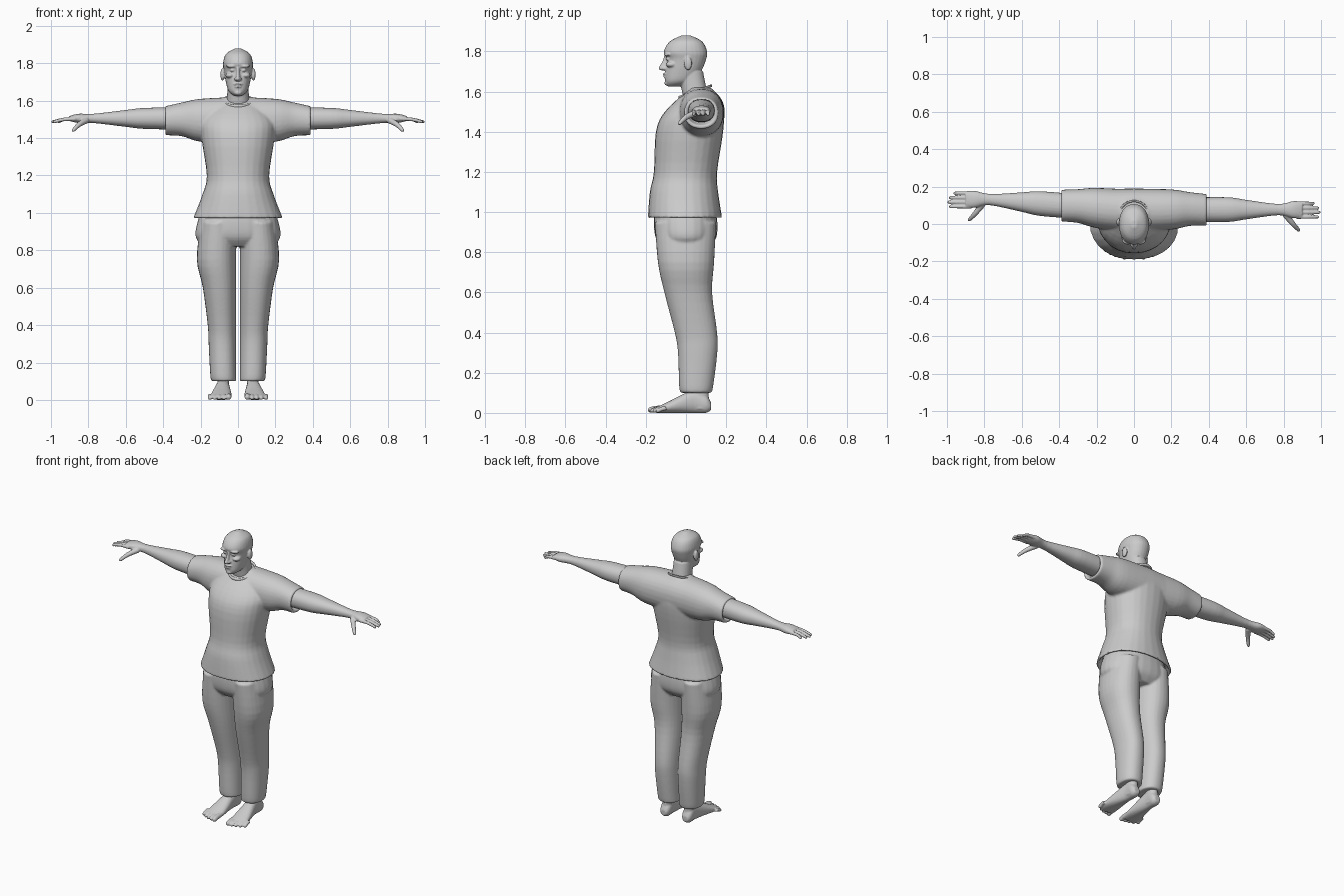
import bpy, bmesh, math
from mathutils import Vector, Matrix

old = bpy.data.objects.get("Cube")
if old:
    bpy.data.objects.remove(old, do_unlink=True)

GREY = (0.6, 0.6, 0.6, 1)
grey = bpy.data.materials.new("matte grey")
grey.use_nodes = True
grey.diffuse_color = GREY
shader = grey.node_tree.nodes["Principled BSDF"]
shader.inputs["Base Color"].default_value = GREY
shader.inputs["Roughness"].default_value = 0.8


def resample(rows, steps=4):
    """Smooth curve through the given rows of numbers."""
    result = []
    for i, (start, end) in enumerate(zip(rows, rows[1:])):
        before = rows[max(i - 1, 0)]
        after = rows[min(i + 2, len(rows) - 1)]
        for k in range(steps):
            t = k / steps
            row = []
            for p, q, r, s in zip(before, start, end, after):
                slope_in, slope_out = (r - p) / 2, (s - q) / 2
                bend = 3 * (r - q) - 2 * slope_in - slope_out
                twist = 2 * (q - r) + slope_in + slope_out
                row.append(q + t * (slope_in + t * (bend + t * twist)))
            result.append(row)
    return result + [rows[-1]]


def skin(bm, outlines):
    """Join a series of closed outlines into a capped solid."""
    rings = [[bm.verts.new(point) for point in outline] for outline in outlines]
    for lower, upper in zip(rings, rings[1:]):
        for i in range(len(lower)):
            bm.faces.new((lower[i - 1], lower[i], upper[i], upper[i - 1]))
    bm.faces.new(rings[0][::-1])
    bm.faces.new(rings[-1])


def shrink(row, wall, depth):
    position, low_a, high_a, low_b, high_b = row
    return position + depth, low_a + wall, high_a - wall, low_b + wall, high_b - wall


def loft(bm, axis, rows, power=2.2, wall=0, depth=0, sides=28):
    """Rows: position on axis, then low and high limits on the other two axes.
    With a wall, the first end is a hollow opening of the given depth."""
    rows = resample(rows)
    if wall:
        rows = [shrink(rows[0], 2 * wall, depth), shrink(rows[0], wall, 0)] + rows
    outlines = []
    for position, low_a, high_a, low_b, high_b in rows:
        outline = []
        for i in range(sides):
            angle = math.tau * i / sides
            c, s = math.cos(angle), math.sin(angle)
            c = math.copysign(abs(c) ** (2 / power), c)
            s = math.copysign(abs(s) ** (2 / power), s)
            a = (low_a + high_a + (high_a - low_a) * c) / 2
            b = (low_b + high_b + (high_b - low_b) * s) / 2
            outline.append({"x": (position, a, b), "y": (a, position, b), "z": (a, b, position)}[axis])
        outlines.append(outline)
    skin(bm, outlines)


def centred(rows):
    """Rows of height, half width, front and back become full loft rows."""
    return [(height, -width, width, front, back) for height, width, front, back in rows]


def ball(bm, centre, radii):
    shape = Matrix.Translation(centre) @ Matrix.Diagonal((*radii, 1))
    bmesh.ops.create_uvsphere(bm, u_segments=20, v_segments=12, radius=1, matrix=shape)


def digit(bm, points, base, tip, sides=12):
    """Rounded, tapering finger or toe through the points."""
    path = [Vector(point) for point in resample(points)]
    turn = (path[-1] - path[0]).to_track_quat("Z", "Y")
    outlines = []
    for k, point in enumerate(path):
        radius = base + (tip - base) * k / (len(path) - 1)
        angles = [math.tau * i / sides for i in range(sides)]
        outlines.append([point + turn @ Vector((math.cos(a), math.sin(a), 0)) * radius for a in angles])
    skin(bm, outlines)
    ball(bm, path[-1], (tip, tip, tip))


def mirror(bm):
    copy = bmesh.ops.duplicate(bm, geom=bm.verts[:] + bm.edges[:] + bm.faces[:])["geom"]
    for item in copy:
        if isinstance(item, bmesh.types.BMVert):
            item.co.x *= -1


def swing_right_arm(bm):
    """The right arm is held slightly further back than the left."""
    for vert in bm.verts:
        reach = max(0, -vert.co.x - 0.1)
        vert.co.y += min(0.055, 0.08 * reach)


def finish(name, bm, voxel, rounds=2):
    """Blend the overlapping solids of one part into a single smooth skin."""
    bmesh.ops.recalc_face_normals(bm, faces=bm.faces[:])
    mesh = bpy.data.meshes.new(name)
    bm.to_mesh(mesh)
    bm.free()
    mesh.materials.append(grey)
    part = bpy.data.objects.new(name, mesh)
    bpy.context.collection.objects.link(part)
    blend = part.modifiers.new("blend", "REMESH")
    blend.mode, blend.voxel_size, blend.use_smooth_shade = "VOXEL", voxel, True
    soften = part.modifiers.new("soften", "SMOOTH")
    soften.factor, soften.iterations = 0.5, rounds


# Head: paired ears, brows, eyes, cheeks and nostrils
bm = bmesh.new()
ball(bm, (0.083, 0.01, 1.74), (0.011, 0.02, 0.034))
ball(bm, (0.034, -0.09, 1.784), (0.03, 0.02, 0.009))
ball(bm, (0.03, -0.086, 1.762), (0.015, 0.015, 0.008))
ball(bm, (0.043, -0.072, 1.735), (0.024, 0.03, 0.015))
ball(bm, (0.013, -0.108, 1.715), (0.008, 0.012, 0.008))
mirror(bm)
# Skull, nose, lips, chin and neck
loft(bm, "z", centred([
    (1.625, 0.02, -0.09, -0.03), (1.65, 0.05, -0.104, 0.03), (1.7, 0.065, -0.103, 0.075),
    (1.76, 0.075, -0.096, 0.1), (1.8, 0.08, -0.11, 0.105), (1.85, 0.064, -0.08, 0.08),
    (1.88, 0.015, -0.02, 0.02)]))
loft(bm, "z", centred([(1.705, 0.01, -0.12, -0.09), (1.715, 0.013, -0.137, -0.09),
                       (1.75, 0.009, -0.118, -0.08), (1.78, 0.01, -0.108, -0.08)]))
ball(bm, (0, -0.103, 1.688), (0.024, 0.012, 0.005))
ball(bm, (0, -0.1, 1.674), (0.02, 0.013, 0.006))
ball(bm, (0, -0.09, 1.642), (0.022, 0.018, 0.014))
loft(bm, "z", centred([(1.5, 0.075, 0, 0.13), (1.6, 0.06, -0.02, 0.105), (1.7, 0.056, -0.04, 0.085)]))
finish("head", bm, 0.0045)

# Shirt: hollow sleeves and a body with a hollow hem
bm = bmesh.new()
loft(bm, "x", [(0.39, -0.01, 0.16, 1.415, 1.57), (0.3, -0.01, 0.17, 1.41, 1.59),
               (0.2, -0.03, 0.185, 1.38, 1.61), (0, -0.04, 0.19, 1.37, 1.62)], wall=0.016, depth=-0.05)
mirror(bm)
loft(bm, "z", centred([
    (0.97, 0.24, -0.19, 0.18), (1.1, 0.19, -0.18, 0.16), (1.2, 0.167, -0.16, 0.155),
    (1.4, 0.195, -0.15, 0.185), (1.5, 0.19, -0.105, 0.185), (1.6, 0.1, 0, 0.14),
    (1.62, 0.075, 0.015, 0.12)]), wall=0.014, depth=0.035)
swing_right_arm(bm)
finish("shirt", bm, 0.008)

# Collar: tilted band round the neckline, higher at the back
bm = bmesh.new()
bmesh.ops.create_circle(bm, segments=48, radius=0.084)
inner = bmesh.ops.extrude_edge_only(bm, edges=bm.edges[:])["geom"]
for item in inner:
    if isinstance(item, bmesh.types.BMVert):
        item.co *= 0.86
band = bmesh.ops.extrude_face_region(bm, geom=bm.faces[:])["geom"]
for item in band:
    if isinstance(item, bmesh.types.BMVert):
        item.co.z += 0.014
for vert in bm.verts:
    vert.co += Vector((0, 0.045, 1.593 + 0.36 * vert.co.y))
finish("collar", bm, 0.004)

# Trousers: mirrored legs joined by the hips
bm = bmesh.new()
legs = [(0.1, 0.14, -0.025, 0.125), (0.13, 0.148, -0.034, 0.135), (0.3, 0.157, -0.04, 0.156),
        (0.4, 0.162, -0.056, 0.155), (0.6, 0.188, -0.108, 0.13), (0.75, 0.22, -0.14, 0.14),
        (0.95, 0.2, -0.155, 0.15)]
loft(bm, "z", [(height, 0.01, outer, front, back) for height, outer, front, back in legs])
mirror(bm)
loft(bm, "z", centred([(0.82, 0.18, -0.11, 0.11), (0.87, 0.226, -0.15, 0.15),
                       (0.95, 0.217, -0.16, 0.156), (1.04, 0.185, -0.15, 0.14)]))
finish("trousers", bm, 0.007)

for side_name, side in (("left", 1), ("right", -1)):
    # Arm widening into the palm, with four fanned fingers and a thumb
    arm = bmesh.new()
    centre_y, centre_z = 0.077, 1.505
    limb = [(0.3, 0.065, 0.06), (0.5, 0.066, 0.056), (0.6, 0.052, 0.045), (0.77, 0.03, 0.025),
            (0.85, 0.045, 0.025), (0.9, 0.042, 0.014)]
    loft(arm, "x", [(x, centre_y - wide, centre_y + wide, centre_z - tall, centre_z + tall)
                    for x, wide, tall in limb])
    for k in range(4):
        y = 0.038 + 0.024 * k
        reach = 0.99 - 0.008 * (k - 1) ** 2
        digit(arm, [(0.87, y, 1.502), (0.93, y, 1.5), (reach, y, 1.487)], 0.0115, 0.0085)
    digit(arm, [(0.81, 0.05, 1.495), (0.85, 0, 1.472), (0.88, -0.032, 1.442)], 0.018, 0.0095)

    # Foot: ankle, sole from heel to ball, and five toes
    foot = bmesh.new()
    loft(foot, "z", [(0.02, 0.048, 0.112, 0.03, 0.115), (0.22, 0.045, 0.108, 0.02, 0.11)])
    loft(foot, "y", [(0.125, 0.06, 0.1, 0.015, 0.05), (0.1, 0.046, 0.114, 0, 0.09),
                     (0.04, 0.045, 0.116, 0, 0.115), (-0.08, 0.035, 0.142, 0, 0.06),
                     (-0.15, 0.037, 0.148, 0, 0.026)])
    for k in range(5):
        x = 0.05 + 0.025 * k
        tip = -0.175 + 0.0022 * k * k
        size = 0.011 if k else 0.015
        digit(foot, [(x, -0.1, 0.024), (x, tip + 0.02, 0.02), (x, tip, size)], size, size)

    for part in (arm, foot):
        for vert in part.verts:
            vert.co.x *= side
    swing_right_arm(arm)
    finish(side_name + "_arm", arm, 0.0045)
    finish(side_name + "_foot", foot, 0.0045)
